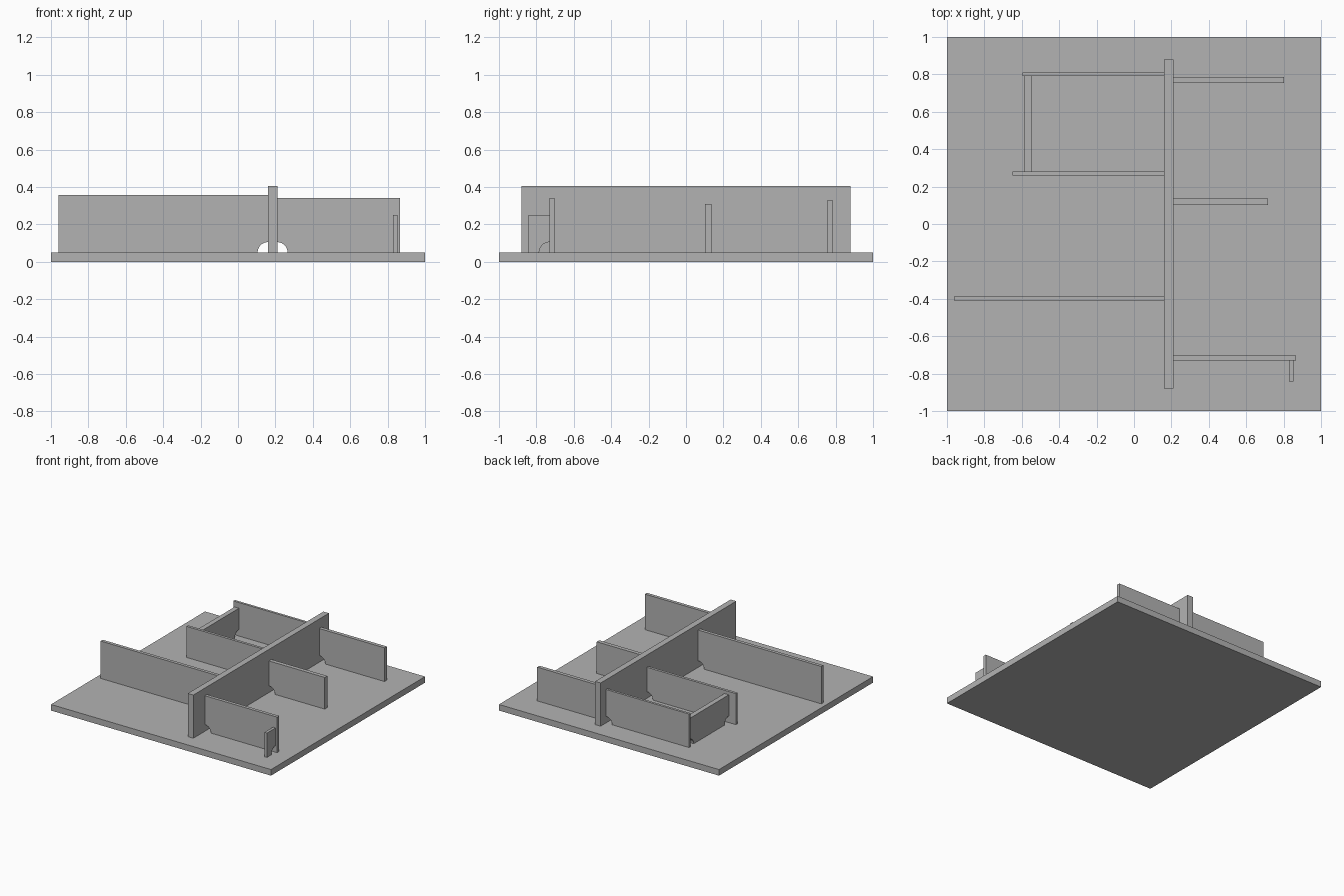
import bpy, bmesh
from math import sin, cos, pi
from mathutils import Vector

cube = bpy.data.objects.get("Cube")
if cube:
    bpy.data.objects.remove(cube, do_unlink=True)

grey = bpy.data.materials.new("plain grey")
grey.use_nodes = True
colour = (0.45, 0.45, 0.45, 1)
grey.diffuse_color = colour
grey.node_tree.nodes["Principled BSDF"].inputs["Base Color"].default_value = colour

FLOOR = 0.05      # top of the base slab
NOTCH = 0.055     # radius of the rounded drain holes
SPINE = (0.16, 0.21)


def finish(name, bm):
    bmesh.ops.recalc_face_normals(bm, faces=bm.faces)
    mesh = bpy.data.meshes.new(name)
    bm.to_mesh(mesh)
    bm.free()
    mesh.materials.append(grey)
    obj = bpy.data.objects.new(name, mesh)
    bpy.context.collection.objects.link(obj)
    return obj


def extrude_profile(name, points, offset):
    bm = bmesh.new()
    face = bm.faces.new([bm.verts.new(p) for p in points])
    result = bmesh.ops.extrude_face_region(bm, geom=[face], use_keep_orig=True)
    verts = [g for g in result["geom"] if isinstance(g, bmesh.types.BMVert)]
    bmesh.ops.translate(bm, verts=verts, vec=offset)
    return finish(name, bm)


def notch(corner, direction, steps=10):
    """Quarter circle around a lower corner, from the floor up to the joint."""
    return [(corner + direction * NOTCH * cos(a), FLOOR + NOTCH * sin(a))
            for a in (pi / 2 * i / steps for i in range(steps + 1))]


def partition(name, axis, start, end, sides, top, both=False):
    """Upright panel with a rounded hole where it joins another wall."""
    d = 1 if end > start else -1
    outline = notch(start, d) + [(start, top), (end, top)]
    outline += notch(end, -d)[::-1] if both else [(end, FLOOR)]
    lo, hi = sides
    if axis == "x":
        return extrude_profile(name, [(u, lo, z) for u, z in outline], Vector((0, hi - lo, 0)))
    return extrude_profile(name, [(lo, u, z) for u, z in outline], Vector((hi - lo, 0, 0)))


def slab(name, xs, ys, zs):
    points = [(xs[0], ys[0], zs[0]), (xs[1], ys[0], zs[0]),
              (xs[1], ys[1], zs[0]), (xs[0], ys[1], zs[0])]
    return extrude_profile(name, points, Vector((0, 0, zs[1] - zs[0])))


# Base and the long central wall
slab("base_plate", (-1, 1), (-1, 1), (0, FLOOR))
slab("central_wall", SPINE, (-0.88, 0.88), (FLOOR, 0.405))

# Panels on the right of the central wall
partition("right_front_wall", "x", SPINE[0], -0.96, (-0.412, -0.385), 0.357)
partition("right_middle_wall", "x", SPINE[0], -0.65, (0.258, 0.28), 0.305)
partition("right_back_wall", "x", SPINE[0], -0.595, (0.79, 0.81), 0.325)
partition("right_closing_wall", "y", 0.28, 0.79, (-0.585, -0.545), 0.278, both=True)

# Panels on the left of the central wall
partition("left_front_wall", "x", SPINE[1], 0.867, (-0.73, -0.703), 0.342)
partition("left_middle_wall", "x", SPINE[1], 0.717, (0.102, 0.135), 0.31)
partition("left_back_wall", "x", SPINE[1], 0.803, (0.755, 0.785), 0.327)
partition("left_front_spur", "y", -0.73, -0.842, (0.83, 0.853), 0.25)
